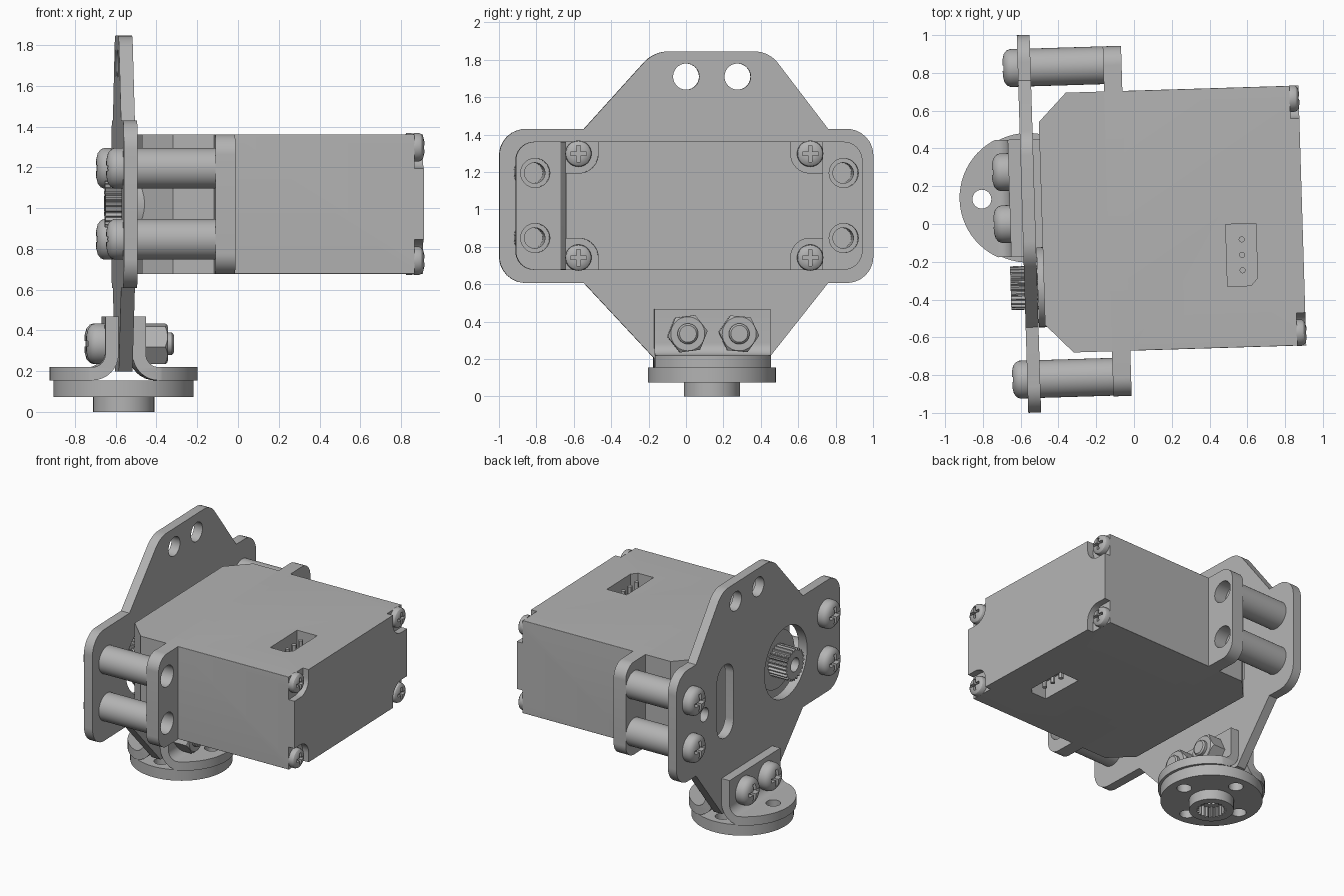
import bpy, bmesh
from math import sin, cos, pi, radians, tan
from mathutils import Matrix, Vector

if "Cube" in bpy.data.objects:
    bpy.data.objects.remove(bpy.data.objects["Cube"])

GREY = (0.45, 0.45, 0.45, 1)
mat = bpy.data.materials.new("plain grey")
mat.use_nodes = True
mat.diffuse_color = GREY
mat.node_tree.nodes["Principled BSDF"].inputs["Base Color"].default_value = GREY

# Outline axes: columns are where outline u, outline v and depth w point
AXES = {
    "x": Matrix(((0, 0, 1), (1, 0, 0), (0, 1, 0))).to_4x4(),
    "-x": Matrix(((0, 0, -1), (-1, 0, 0), (0, 1, 0))).to_4x4(),
    "y": Matrix(((1, 0, 0), (0, 0, -1), (0, 1, 0))).to_4x4(),
    "z": Matrix.Identity(4),
}
parts = []


def add(name, mesh):
    ob = bpy.data.objects.new(name, mesh)
    bpy.context.scene.collection.objects.link(ob)
    if not mesh.materials:
        mesh.materials.append(mat)
    parts.append(ob)
    return ob


def finish(name, bm, axis):
    bmesh.ops.remove_doubles(bm, verts=bm.verts, dist=1e-5)
    bmesh.ops.recalc_face_normals(bm, faces=bm.faces)
    bm.transform(AXES[axis])
    mesh = bpy.data.meshes.new(name)
    bm.to_mesh(mesh)
    bm.free()
    return add(name, mesh)


def prism(name, loops, a, b, axis="x"):
    """Extrude an outline (first loop) with holes (other loops) from a to b."""
    cu = bpy.data.curves.new(name, "CURVE")
    cu.dimensions, cu.fill_mode, cu.extrude = "2D", "BOTH", (b - a) / 2
    for loop in loops:
        sp = cu.splines.new("POLY")
        sp.points.add(len(loop) - 1)
        for p, (u, v) in zip(sp.points, loop):
            p.co = (u, v, 0, 1)
        sp.use_cyclic_u = True
    tmp = bpy.data.objects.new(name, cu)
    bpy.context.scene.collection.objects.link(tmp)
    deps = bpy.context.evaluated_depsgraph_get()
    mesh = bpy.data.meshes.new_from_object(tmp.evaluated_get(deps))
    bm = bmesh.new()
    bm.from_mesh(mesh)
    bm.transform(Matrix.Translation((0, 0, (a + b) / 2)))
    bpy.data.objects.remove(tmp)
    bpy.data.curves.remove(cu)
    bpy.data.meshes.remove(mesh)
    return finish(name, bm, axis)


def lathe(name, profile, axis="x", steps=40):
    """Spin (radius, height) points round the depth axis."""
    bm = bmesh.new()
    vs = [bm.verts.new((r, 0, h)) for r, h in profile]
    es = [bm.edges.new(pair) for pair in zip(vs, vs[1:])]
    bmesh.ops.spin(bm, geom=vs + es, cent=(0, 0, 0), axis=(0, 0, 1),
                   angle=2 * pi, steps=steps)
    return finish(name, bm, axis)


def combine(ob, cutters, operation="DIFFERENCE"):
    for c in cutters:
        m = ob.modifiers.new("cut", "BOOLEAN")
        m.operation, m.solver, m.object = operation, "EXACT", c
        bpy.context.view_layer.objects.active = ob
        bpy.ops.object.modifier_apply(modifier=m.name)
        parts.remove(c)
        bpy.data.objects.remove(c)


def copies(ob, spots):
    """Place the object at the first spot and linked copies at the rest."""
    for i, s in enumerate(spots):
        o = ob if i == 0 else add(ob.name, ob.data)
        o.location = s


def circle(u, v, r, n=40):
    return [(u + r * cos(2 * pi * i / n), v + r * sin(2 * pi * i / n)) for i in range(n)]


def rounded(points):
    """Polygon of (u, v, radius) with its corners rounded."""
    out = []
    for i, (u, v, r) in enumerate(points):
        p = Vector((u, v))
        d0 = (Vector(points[i - 1][:2]) - p).normalized()
        d1 = (Vector(points[(i + 1) % len(points)][:2]) - p).normalized()
        if r == 0:
            out.append((u, v))
            continue
        half = d0.angle(d1) / 2
        t, mid = r / tan(half), (d0 + d1).normalized()
        c = p + mid * (r / sin(half))
        s, e = p + d0 * t - c, p + d1 * t - c
        for k in range(9):
            f = s.lerp(e, k / 8).normalized() * r + c
            out.append((f.x, f.y))
    return out


def rrect(u0, u1, v0, v1, r):
    return rounded([(u0, v0, r), (u1, v0, r), (u1, v1, r), (u0, v1, r)])


def splined(u, v, r, depth, teeth):
    n = teeth * 4
    return [(u + (r - depth * (i % 4 > 1)) * cos(2 * pi * i / n),
             v + (r - depth * (i % 4 > 1)) * sin(2 * pi * i / n)) for i in range(n)]


def screw_head(name, r, h, axis):
    """Domed head with a cross recess."""
    ob = lathe(name, [(0, 0), (r, 0), (r, h * 0.5), (r * 0.93, h * 0.72),
                      (r * 0.75, h * 0.9), (r * 0.45, h), (0, h)], axis)
    a, b = r * 0.14, r * 0.62
    cross = [(a, a), (a, b), (-a, b), (-a, a), (-b, a), (-b, -a),
             (-a, -a), (-a, -b), (a, -b), (a, -a), (b, -a), (b, a)]
    combine(ob, [prism("cross", [cross], h * 0.5, h * 1.5, axis)])
    return ob


YC, ZC = 0.018, 1.02             # servo centre line
Z0, Z1 = 0.677, 1.362            # servo bottom and top
SHAFT_Y = -0.32
P0, P1 = -0.59, -0.522           # mounting plate faces
F0, F1 = -0.137, -0.04           # servo ear faces
mounts = [(y, z) for y in (-0.805, 0.845) for z in (0.847, 1.195)]
bolts = [(0.02, 0.335), (0.295, 0.335)]
BX, BY = -0.556, 0.156           # horn centre

# Mounting plate
wl, wr, wb, wt = YC - 1, YC + 1, 0.607, 1.43
outline = rounded([
    (wl, wb, 0.14), (-0.53, wb, 0), (-0.15, 0.2, 0), (0.455, 0.2, 0), (0.777, wb, 0),
    (wr, wb, 0.14), (wr, wt, 0.14), (0.777, wt, 0), (0.46, 1.845, 0.16),
    (-0.155, 1.845, 0.18), (-0.53, wt, 0), (wl, wt, 0.14)])
prism("mounting_plate", [
    outline, circle(0.017, 1.71, 0.07), circle(0.292, 1.71, 0.07),
    circle(SHAFT_Y, ZC, 0.26), circle(0.675, ZC, 0.05),
    rrect(0.32, 0.52, ZC - 0.27, ZC + 0.27, 0.099)], P0, P1)

# Servo case with corner notches and connector sockets
case = prism("servo_case", [rrect(YC - 0.688, YC + 0.688, Z0, Z1, 0.003)], F1, 0.892)
cutters = []
for sy in (-1, 1):
    for sz in (-1, 1):
        u, v = sorted((YC + sy * 0.515, YC + sy)), sorted((ZC + sz * 0.175, ZC + sz))
        cutters.append(prism("notch", [rrect(*u, *v, 0.1)], 0.845, 1))
socket = [(0.485, -0.345), (0.61, -0.345), (0.645, -0.305), (0.645, -0.017), (0.485, -0.017)]
cutters.append(prism("socket", [socket], Z1 - 0.13, Z1 + 0.1, "z"))
cutters.append(prism("socket", [socket], Z0 - 0.1, Z0 + 0.13, "z"))
combine(case, cutters)
pin = lathe("connector_pin", [(0, 0), (0.016, 0), (0.016, 0.11), (0, 0.11)], "z", 12)
copies(pin, [(0.567, -0.181 + k * 0.082, z) for k in (-1, 0, 1)
             for z in (Z1 - 0.13, Z0 + 0.02)])
copies(screw_head("case_screw", 0.07, 0.052, "x"),
       [(0.843, YC + sy * 0.62, ZC + sz * 0.278) for sy in (-1, 1) for sz in (-1, 1)])

# Servo ears and gear cover
prism("servo_ears", [rrect(YC - 0.927, YC + 0.927, Z0, Z1, 0.1)]
      + [circle(y, z, 0.078) for y, z in mounts], F0, F1)
prism("gear_cover", [[(F0, YC - 0.688), (F0, YC + 0.688), (-0.34, YC + 0.688),
                      (-0.487, YC + 0.537), (-0.487, YC - 0.537), (-0.34, YC - 0.688)]],
      Z0, Z1, "z")
prism("shaft_boss", [circle(SHAFT_Y, ZC, 0.212)], -0.52, -0.4)
prism("output_shaft", [splined(SHAFT_Y, ZC, 0.116, 0.016, 24),
                       circle(SHAFT_Y, ZC, 0.05)], -0.663, -0.5)

# Spacers and plate screws
for y, z in mounts:
    prism("spacer", [circle(y, z, 0.1), circle(y, z, 0.055)], P1, F0)
copies(screw_head("plate_screw", 0.1, 0.08, "-x"), [(P0, y, z) for y, z in mounts])

# Angle brackets either side of the plate
R, T, FL = 0.13, 0.065, 0.155
arc = [radians(90 * k / 8) for k in range(9)]
profile = [(0, 0.468)] + [(R - R * cos(a), FL + R - R * sin(a)) for a in arc]
profile += [(0.45, FL), (0.45, FL + T)]
profile += [(R - (R - T) * cos(a), FL + R - (R - T) * sin(a)) for a in reversed(arc)]
profile += [(T, 0.468)]
for s, face in ((-1, P0), (1, P1)):
    bracket = prism("angle_bracket", [[(face + s * d, z) for d, z in profile]],
                    -BY - 0.31, -BY + 0.31, "y")
    combine(bracket, [prism("clip", [circle(BX + s * 0.018, BY, 0.345, 64)], 0, 1, "z")],
            "INTERSECT")
    combine(bracket, [prism("hole", [circle(BX + s * 0.245, BY, 0.05)], 0, 0.3, "z")])

# Bracket bolts and nuts
copies(screw_head("bracket_bolt_head", 0.1, 0.088, "-x"), [(P0 - T, y, z) for y, z in bolts])
bolt = lathe("bracket_bolt", [(0, -0.66), (0.055, -0.66), (0.055, -0.325),
                              (0.045, -0.315), (0, -0.315)])
copies(bolt, [(0, y, z) for y, z in bolts])
nut = prism("nut", [circle(0, 0, 0.108, 6)], P1 + T, -0.345)
combine(nut, [lathe("chamfer", [(0, -0.5), (0.12, -0.5), (0.12, -0.37),
                                (0.085, -0.34), (0, -0.34)])], "INTERSECT")
nut.rotation_euler.x = radians(8)
copies(nut, [(0, y, z) for y, z in bolts])
parts[-1].rotation_euler.x = radians(-5)

# Round servo horn with splined hub
holes = [circle(BX + 0.245 * cos(k * pi / 2), BY + 0.245 * sin(k * pi / 2), 0.05)
         for k in range(4)]
prism("horn_disc", [circle(BX, BY, 0.343, 64), circle(BX, BY, 0.055)] + holes, 0.075, FL, "z")
prism("horn_hub", [circle(BX, BY, 0.15), splined(BX, BY, 0.1, 0.016, 20)], 0, 0.075, "z")

# Smooth shading, then the slight turn of the whole assembly
bpy.ops.object.select_all(action="DESELECT")
for ob in parts:
    ob.select_set(True)
bpy.context.view_layer.objects.active = parts[0]
bpy.ops.object.shade_smooth_by_angle(angle=radians(30))
bpy.context.view_layer.update()
turn = Matrix.Rotation(radians(1.75), 4, "Z")
for ob in parts:
    ob.matrix_world = turn @ ob.matrix_world
